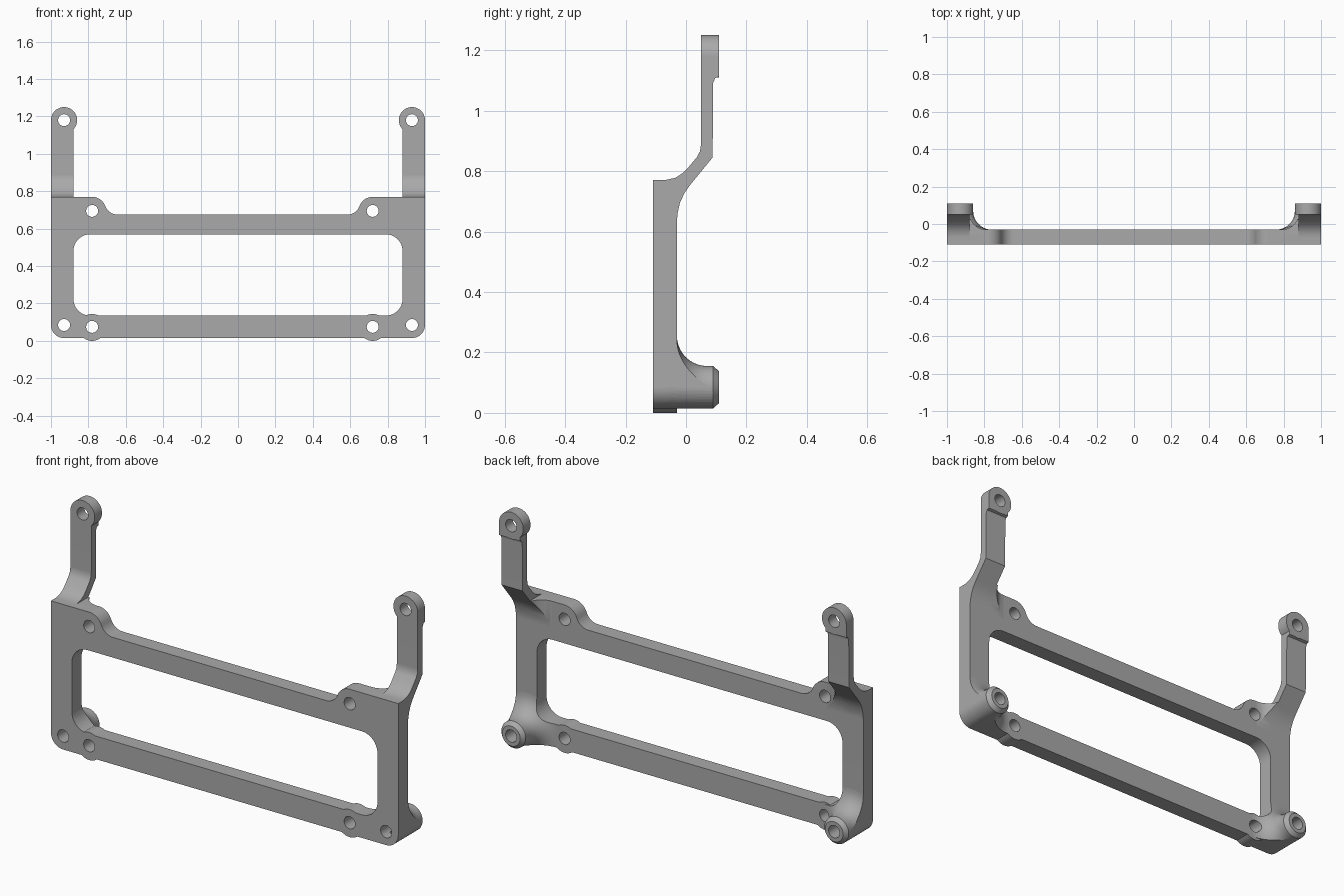
import bpy, bmesh
from math import sin, cos, radians
from mathutils import Vector

cube = bpy.data.objects.get("Cube")
if cube:
    bpy.data.objects.remove(cube, do_unlink=True)

grey = bpy.data.materials.new("plain grey")
grey.use_nodes = True
COLOUR = (0.4, 0.4, 0.4, 1)
grey.diffuse_color = COLOUR
grey.node_tree.nodes["Principled BSDF"].inputs["Base Color"].default_value = COLOUR

FRONT, BACK = -0.11, -0.03
HOLE = 0.032


def arc(cx, cy, r, a, b, n=10):
    """Points on an arc from angle a to b in degrees."""
    return [(cx + r * cos(radians(a + (b - a) * i / n)),
             cy + r * sin(radians(a + (b - a) * i / n))) for i in range(n + 1)]


def finish(name, bm):
    bmesh.ops.remove_doubles(bm, verts=bm.verts, dist=1e-5)
    bmesh.ops.recalc_face_normals(bm, faces=bm.faces)
    mesh = bpy.data.meshes.new(name)
    bm.to_mesh(mesh)
    bm.free()
    mesh.materials.append(grey)
    ob = bpy.data.objects.new(name, mesh)
    bpy.context.collection.objects.link(ob)
    return ob


def prism(name, pts, place, lo, hi):
    """Extrude a 2D outline; place(u, v, w) maps it into space."""
    bm = bmesh.new()
    face = bm.faces.new([bm.verts.new(place(u, v, lo)) for u, v in pts])
    shift = Vector(place(0, 0, hi)) - Vector(place(0, 0, lo))
    out = bmesh.ops.extrude_face_region(bm, geom=[face])
    bmesh.ops.translate(bm, vec=shift,
                        verts=[v for v in out["geom"] if isinstance(v, bmesh.types.BMVert)])
    return finish(name, bm)


def along_y(u, v, w):
    return (u, w, v)


def disc(name, x, z, r, lo, hi, n=40):
    return prism(name, arc(x, z, r, 0, 360 - 360 / n, n - 1), along_y, lo, hi)


def turned(name, x, z, profile, n=48):
    """Revolve (radius, y) points about an axis along y through (x, z)."""
    bm = bmesh.new()
    verts = [bm.verts.new((x + r, y, z)) for r, y in profile]
    edges = [bm.edges.new(pair) for pair in zip(verts, verts[1:])]
    bmesh.ops.spin(bm, geom=verts + edges, cent=(x, 0, z), axis=(0, 1, 0),
                   angle=radians(360), steps=n)
    return finish(name, bm)


def combine(base, other, op):
    mod = base.modifiers.new("cut", 'BOOLEAN')
    mod.operation, mod.solver, mod.object = op, 'EXACT', other
    bpy.context.view_layer.objects.active = base
    bpy.ops.object.modifier_apply(modifier=mod.name)
    bpy.data.objects.remove(other, do_unlink=True)


# Frame outline: rounded feet, square shoulders, lowered top bar
def shoulder(x, s):
    """S-curve from the shoulder down to the top bar."""
    pts = arc(0, 0.695, 0.075, 90, 160) + arc(-0.136, 0.745, 0.07, -20, -90)
    return [(x + s * u, v) for u, v in pts]


outline = (arc(-0.93, 0.085, 0.07, 180, 270) + arc(0.93, 0.085, 0.07, 270, 360)
           + [(1, 0.77)] + shoulder(0.72, 1) + shoulder(-0.78, -1)[::-1] + [(-1, 0.77)])
R = 0.09
window = (arc(-0.88 + R, 0.135 + R, R, 180, 270) + arc(0.88 - R, 0.135 + R, R, 270, 360)
          + arc(0.88 - R, 0.57 - R, R, 0, 90) + arc(-0.88 + R, 0.57 - R, R, 90, 180))


def frame(name, back):
    ob = prism(name, outline, along_y, FRONT, back)
    combine(ob, prism("window_cutter", window, along_y, -0.3, 0.3), 'DIFFERENCE')
    return ob


body = frame("mounting_frame", BACK)

# Round pads on the lower bar
for x in (-0.78, 0.72):
    combine(body, disc("lower_pad", x, 0.072, 0.072, FRONT, BACK), 'UNION')

# Side profile of the cranked arm (y, z)
arm_side = [(-0.07, 0.6), (-0.07, 0.77), (-0.035, 0.778), (-0.01, 0.794), (0.01, 0.815),
            (0.036, 0.846), (0.046, 0.865), (0.05, 0.89), (0.05, 1.18), (0.11, 1.18),
            (0.11, 1.113), (0.097, 1.108), (0.09, 1.093), (0.088, 0.845), (0.012, 0.752),
            (-0.006, 0.726), (-0.02, 0.695), (-0.028, 0.66), (-0.031, 0.62), (-0.04, 0.6)]
# Flared boss profile (radius, y)
boss_side = ([(0, -0.06), (0.17, -0.06)] + arc(0.17, 0.07, 0.1, 270, 180)
             + [(0.07, 0.09), (0.052, 0.11), (0, 0.11)])
# Concave gusset between arm and plate (x, y)
gusset_top = [(0.93, -0.05), (0.93, 0.06)] + arc(0.79, 0.06, 0.09, 0, -90) + [(0.79, -0.05)]

for s in (-1, 1):
    def across(u, v, w):
        return (s * w, u, v)

    def upward(u, v, w):
        return (s * u, v, w)

    arm = prism("arm", arm_side, across, 0.88, 1)
    combine(arm, disc("arm_head", s * 0.93, 1.18, 0.07, 0.05, 0.11), 'UNION')
    combine(body, arm, 'UNION')

    gusset = prism("gusset", gusset_top, upward, 0.605, 0.77)
    combine(gusset, prism("gusset_limit", arm_side, across, 0.75, 0.95), 'INTERSECT')
    combine(body, gusset, 'UNION')

    boss = turned("corner_boss", s * 0.93, 0.085, boss_side)
    combine(boss, frame("boss_limit", 0.2), 'INTERSECT')
    combine(body, boss, 'UNION')

# Screw holes
holes = [(s * 0.93, z) for s in (-1, 1) for z in (0.085, 1.18)]
holes += [(x, z) for x in (-0.78, 0.72) for z in (0.075, 0.695)]
for x, z in holes:
    combine(body, disc("hole_cutter", x, z, HOLE, -0.3, 0.3, 24), 'DIFFERENCE')

# Smooth curves, crisp edges
bpy.ops.object.select_all(action='DESELECT')
body.select_set(True)
bpy.context.view_layer.objects.active = body
bpy.ops.object.shade_smooth_by_angle(angle=radians(25))
weighted = body.modifiers.new("even_shading", 'WEIGHTED_NORMAL')
weighted.keep_sharp = True
